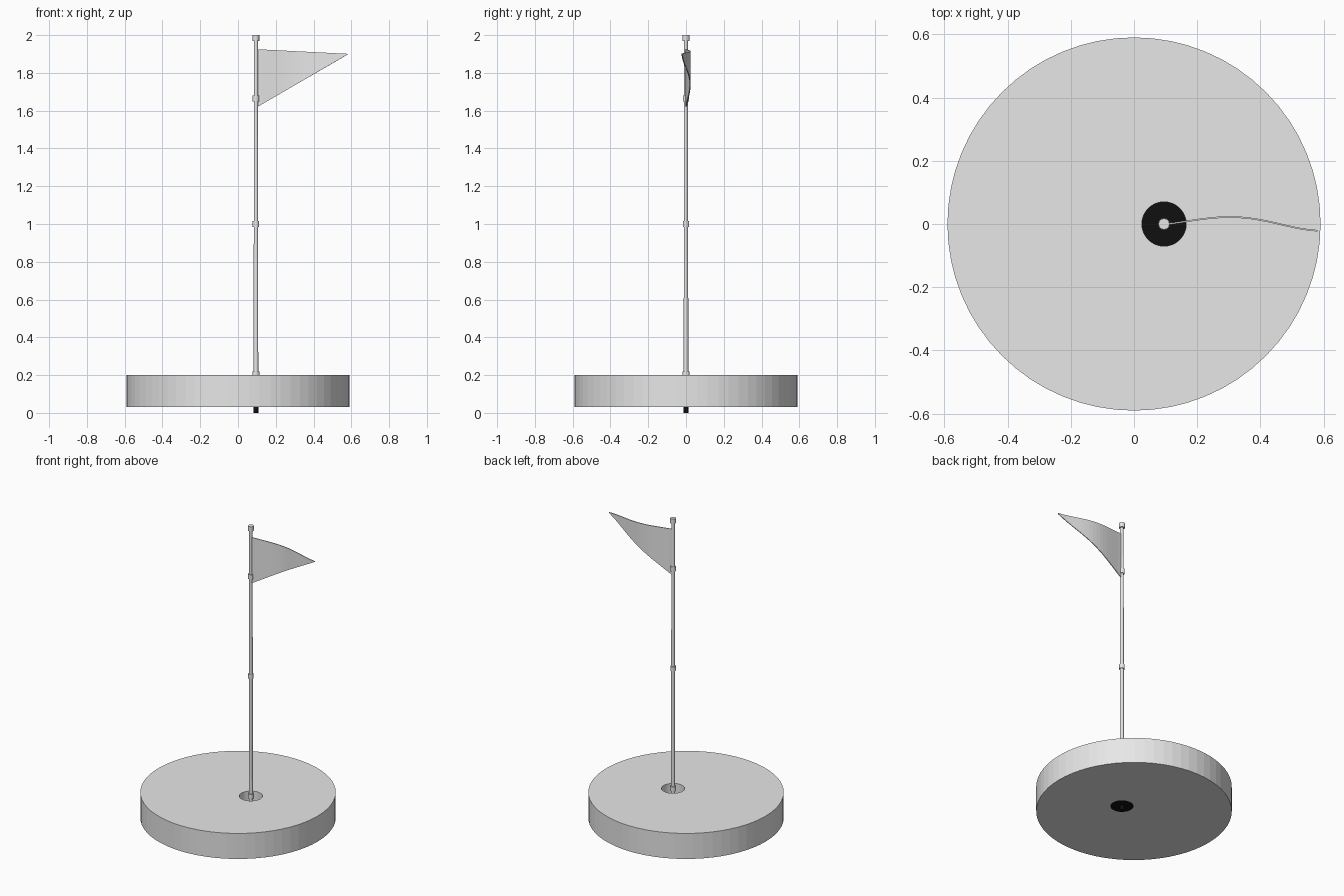
import bpy
import bmesh
import math

cube = bpy.data.objects.get("Cube")
if cube:
    bpy.data.objects.remove(cube, do_unlink=True)

POLE_X = 0.095
BASE_Z = 0.03
TOP_Z = 0.2


def make_material(name, value):
    mat = bpy.data.materials.new(name)
    mat.use_nodes = True
    color = (value, value, value, 1)
    mat.diffuse_color = color
    mat.node_tree.nodes["Principled BSDF"].inputs["Base Color"].default_value = color
    return mat


grey = make_material("light_grey", 0.8)
black = make_material("black", 0.005)


def finish(bm, name, mat):
    bmesh.ops.recalc_face_normals(bm, faces=bm.faces)
    mesh = bpy.data.meshes.new(name)
    bm.to_mesh(mesh)
    bm.free()
    mesh.materials.append(mat)
    obj = bpy.data.objects.new(name, mesh)
    bpy.context.collection.objects.link(obj)
    return obj


def ring(bm, x, radius, z, sides):
    step = 2 * math.pi / sides
    return [bm.verts.new((x + radius * math.cos(i * step), radius * math.sin(i * step), z))
            for i in range(sides)]


def skin(bm, a, b):
    for i in range(len(a)):
        j = (i + 1) % len(a)
        bm.faces.new((a[i], a[j], b[j], b[i]))


def cylinder(name, z0, z1, r0, r1, mat, sides=12):
    bm = bmesh.new()
    low = ring(bm, POLE_X, r0, z0, sides)
    high = ring(bm, POLE_X, r1, z1, sides)
    skin(bm, low, high)
    bm.faces.new(low)
    bm.faces.new(high)
    return finish(bm, name, mat)


# Round base with an off-centre hole
bm = bmesh.new()
loops = [ring(bm, x, r, z, 64) for x, r, z in (
    (0, 0.59, BASE_Z), (0, 0.59, TOP_Z), (POLE_X, 0.07, TOP_Z), (POLE_X, 0.07, BASE_Z))]
for i, loop in enumerate(loops):
    skin(bm, loop, loops[(i + 1) % 4])
finish(bm, "base", grey)

# Dark hole floor and the peg under it
cylinder("hole_floor", BASE_Z, BASE_Z + 0.008, 0.07, 0.07, black, 64)
cylinder("peg", 0, BASE_Z + 0.02, 0.013, 0.013, black)

# Pole, tapering slightly, with its collars
cylinder("pole", BASE_Z + 0.008, 1.98, 0.0125, 0.0105, grey)
for name, z0, z1, r in (("bottom_collar", 0.186, 0.218, 0.019),
                        ("middle_collar", 0.985, 1.015, 0.017),
                        ("flag_collar", 1.648, 1.68, 0.017),
                        ("pole_cap", 1.968, 2.0, 0.0175)):
    cylinder(name, z0, z1, r, r, grey)

# Waving pennant, narrowing to a tip
COLS, ROWS = 18, 6
bm = bmesh.new()
grid = []
for c in range(COLS + 1):
    t = c / COLS
    x = 0.103 + 0.477 * t
    y = 0.022 * math.sin(1.42 * math.pi * t ** 1.2)
    top = 1.925 - 0.024 * t
    bottom = 1.62 + 0.277 * t
    grid.append([bm.verts.new((x, y, bottom + (top - bottom) * r / ROWS))
                 for r in range(ROWS + 1)])
for a, b in zip(grid, grid[1:]):
    for r in range(ROWS):
        bm.faces.new((a[r], b[r], b[r + 1], a[r + 1]))
flag = finish(bm, "flag", grey)
solid = flag.modifiers.new("thickness", "SOLIDIFY")
solid.thickness = 0.005
solid.offset = 0
